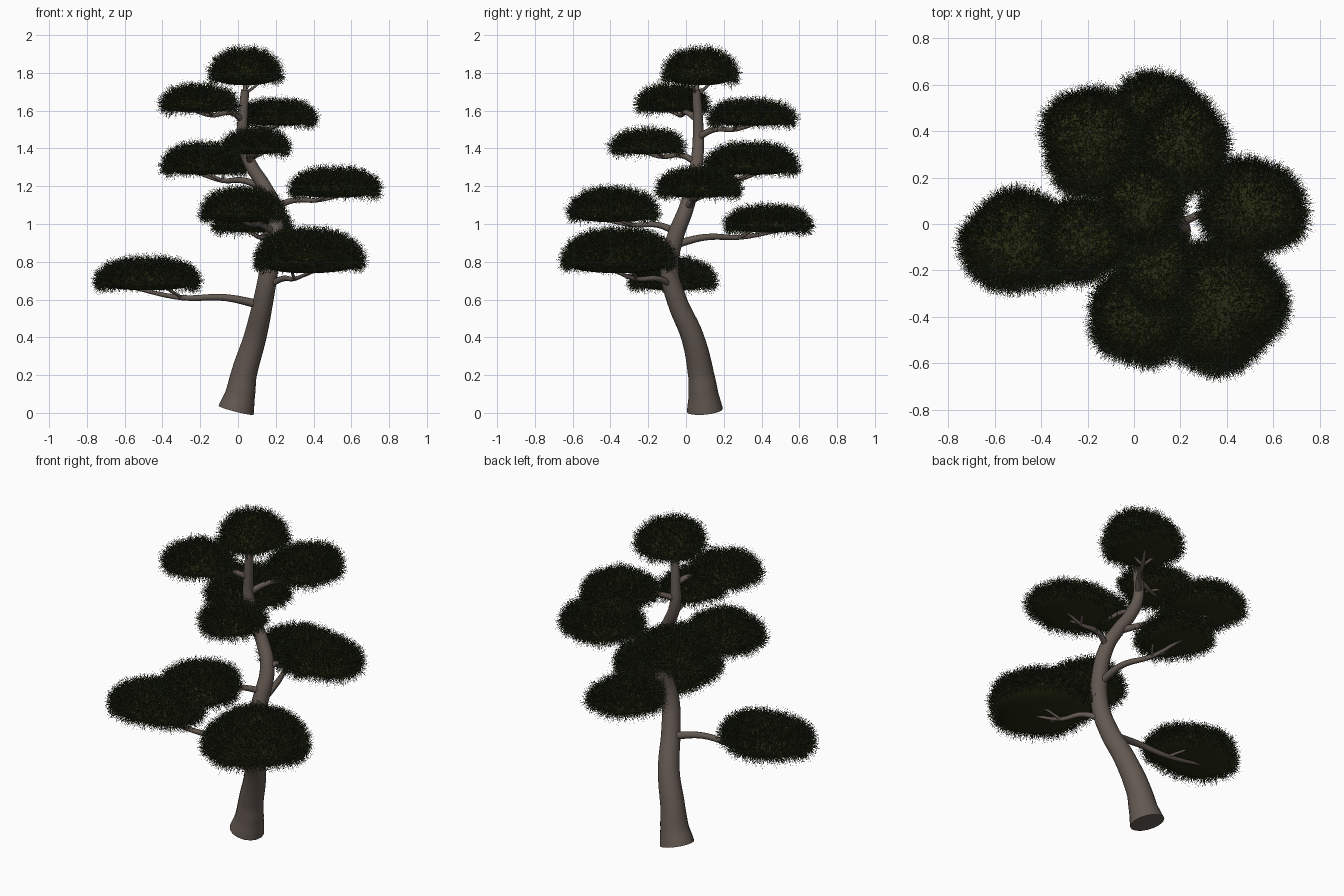
import bpy, bmesh, math, random
from mathutils import Vector

random.seed(7)
cube = bpy.data.objects.get("Cube")
if cube:
    bpy.data.objects.remove(cube)


def material(name, rgb):
    m = bpy.data.materials.new(name)
    m.use_nodes = True
    m.diffuse_color = (*rgb, 1)
    bsdf = m.node_tree.nodes["Principled BSDF"]
    bsdf.inputs["Base Color"].default_value = (*rgb, 1)
    bsdf.inputs["Roughness"].default_value = 0.9
    return m


BARK = material("bark brown", (0.125, 0.098, 0.082))
CORE = material("deep olive", (0.020, 0.024, 0.006))
NEEDLE = material("needle green", (0.022, 0.034, 0.014))
YELLOW = material("needle yellow", (0.085, 0.080, 0.022))


def add_object(name, data, *mats):
    ob = bpy.data.objects.new(name, data)
    bpy.context.collection.objects.link(ob)
    for m in mats:
        data.materials.append(m)
    return ob


def tubes(name, paths, sides):
    """Round tapered tubes through lists of (point, radius), as one mesh."""
    cu = bpy.data.curves.new(name, "CURVE")
    cu.dimensions = "3D"
    cu.bevel_depth = 1
    cu.bevel_resolution = sides // 2 - 2
    cu.resolution_u = 6
    cu.use_fill_caps = True
    for path in paths:
        sp = cu.splines.new("BEZIER")
        sp.bezier_points.add(len(path) - 1)
        for bp, (co, r) in zip(sp.bezier_points, path):
            bp.co, bp.radius = co, r
            bp.handle_left_type = bp.handle_right_type = "AUTO"
    ob = add_object(name, cu, BARK)
    bpy.ops.object.select_all(action="DESELECT")
    bpy.context.view_layer.objects.active = ob
    ob.select_set(True)
    bpy.ops.object.convert(target="MESH")
    bpy.ops.object.shade_smooth_by_angle(angle=math.radians(50))


# Trunk: x, y, z, radius
TRUNK = [(-0.01, 0.10, 0.014, 0.096), (0.012, 0.092, 0.1, 0.079), (0.03, 0.08, 0.2, 0.069),
         (0.09, 0.035, 0.4, 0.060), (0.135, -0.05, 0.6, 0.053), (0.165, -0.088, 0.76, 0.049),
         (0.195, -0.06, 0.92, 0.045), (0.195, 0.0, 1.08, 0.040), (0.14, 0.035, 1.2, 0.036),
         (0.07, 0.055, 1.31, 0.034), (0.025, 0.065, 1.43, 0.031), (0.025, 0.063, 1.56, 0.027),
         (0.038, 0.055, 1.71, 0.022)]
tubes("trunk", [[(Vector(p[:3]), p[3]) for p in TRUNK]], 16)


def trunk_point(z):
    for a, b in zip(TRUNK, TRUNK[1:]):
        if z <= b[2]:
            return Vector(a[:3]).lerp(Vector(b[:3]), (z - a[2]) / (b[2] - a[2]))
    return Vector(TRUNK[-1][:3])


# Foliage pads: x, y, bottom z, top z, half width x, half width y, branch z on trunk
PADS = {
    "crown": (0.04, 0.08, 1.735, 1.905, 0.165, 0.175, 1.69),
    "upper_right": (-0.21, -0.07, 1.59, 1.71, 0.18, 0.165, 1.55),
    "upper_back": (0.21, 0.34, 1.52, 1.63, 0.18, 0.205, 1.46),
    "upper_front": (0.10, -0.20, 1.37, 1.475, 0.155, 0.17, 1.325),
    "middle_back": (-0.18, 0.35, 1.26, 1.40, 0.20, 0.225, 1.19),
    "middle_left": (0.51, 0.065, 1.14, 1.27, 0.215, 0.195, 1.085),
    "middle_front": (0.025, -0.39, 1.01, 1.165, 0.195, 0.21, 0.955),
    "lower_back": (0.08, 0.44, 0.955, 1.07, 0.18, 0.205, 0.89),
    "lower_front": (0.365, -0.35, 0.74, 0.95, 0.265, 0.275, 0.67),
    "lowest_right": (-0.48, -0.08, 0.65, 0.795, 0.255, 0.20, 0.57),
}


def pad_surface(pad, phase, az, s, shrink=1.0):
    """Point and normal on a flat-bottomed dome; s is the sine of the elevation."""
    x, y, zb, zt, rx, ry, _ = pad
    c = math.sqrt(max(0, 1 - s * s))
    w = 1 + 0.05 * math.sin(3 * az + phase) + 0.035 * math.sin(5 * az + 2 * phase)
    rim = zb + 0.28 * (zt - zb)
    h = zt - rim if s > 0 else rim - zb
    ring = c ** 0.8 * w * shrink
    p = Vector((x + rx * ring * math.cos(az), y + ry * ring * math.sin(az), rim + h * s * shrink))
    n = Vector((c * math.cos(az) / rx, c * math.sin(az) / ry, s / h)).normalized()
    return p, n


def foliage_core(name, pad, phase):
    bm = bmesh.new()
    bmesh.ops.create_uvsphere(bm, u_segments=18, v_segments=12, radius=1)
    for v in bm.verts:
        az = math.atan2(v.co.y, v.co.x)
        v.co = pad_surface(pad, phase, az, v.co.z)[0]
    for f in bm.faces:
        f.smooth = True
    me = bpy.data.meshes.new(name + "_foliage")
    bm.to_mesh(me)
    bm.free()
    add_object(name + "_foliage", me, CORE)


def needles(name, pad, phase):
    """Thin triangular blades over the top and rim."""
    verts, faces = [], []
    gauss = random.gauss
    for i in range(int(185000 * pad[4] * pad[5])):
        az = random.uniform(0, math.tau)
        s = random.uniform(-0.3, 1)
        p, n = pad_surface(pad, phase, az, s, 0.97)
        d = n + Vector((gauss(0, 0.5), gauss(0, 0.5), gauss(0.1, 0.4)))
        d.normalize()
        side = d.cross(Vector((gauss(0, 1), gauss(0, 1), gauss(0, 1)))).normalized() * 0.0016
        verts += [p - side, p + side, p + d * random.uniform(0.025, 0.072)]
        faces.append((3 * i, 3 * i + 1, 3 * i + 2))
    me = bpy.data.meshes.new(name + "_needles")
    me.from_pydata(verts, [], faces)
    add_object(name + "_needles", me, NEEDLE, YELLOW)
    for f in me.polygons:
        f.material_index = 1 if f.index % 6 == 0 else 0


def branch(name, pad, phase):
    """Arched branch with forked twigs reaching into the pad."""
    x, y, zb, zt, rx, ry, z0 = pad
    start = trunk_point(z0)
    end = Vector((x, y, zb + 0.01))
    out = Vector((end.x - start.x, end.y - start.y, 0))
    paths = []
    if name == "crown":
        fork, out = start, Vector((0.1, 0.05, 0))
    else:
        fork = start.lerp(end, 0.7)
        fork.z = min(z0 + 0.04, zb - 0.015)
        bend = start + out * 0.32 + Vector((0, 0, 0.04))
        bend += Vector((-out.y, out.x, 0)) * 0.07 * math.sin(phase)
        size = 0.011 + 0.012 * out.length
        paths.append([(start, size * 1.3), (bend, size), (fork, size * 0.75),
                      (end + out * 0.12, size * 0.45)])
    out.normalize()
    side = Vector((-out.y, out.x, 0))
    for k in (-1, 1):
        tip = fork + out * rx * 0.45 + side * k * ry * 0.35
        tip.z = zb + 0.03
        mid = fork.lerp(tip, 0.5) + side * k * 0.012
        paths.append([(fork, 0.009), (mid, 0.007), (tip, 0.004)])
    if name == "crown":
        paths.append([(fork, 0.014), (Vector((0.04, 0.06, zb + 0.05)), 0.006)])
    tubes(name + "_branch", paths, 8)


for index, (name, pad) in enumerate(PADS.items()):
    phase = index * 1.7
    foliage_core(name, pad, phase)
    needles(name, pad, phase)
    branch(name, pad, phase)
